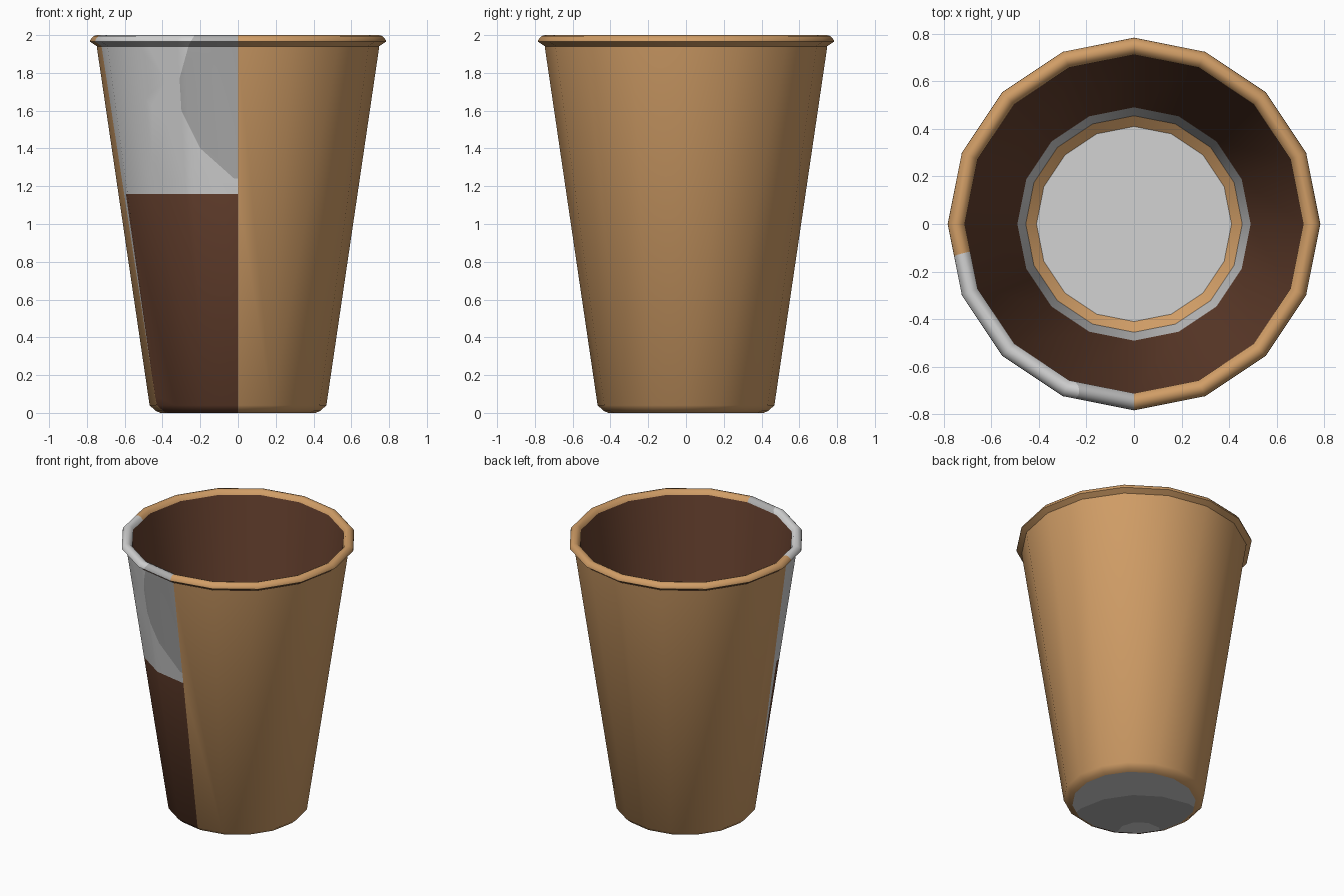
import bpy, bmesh
from math import sin, cos, pi, radians
from mathutils import Vector

if "Cube" in bpy.data.objects:
    bpy.data.objects.remove(bpy.data.objects["Cube"])

SIDES = 16


def material(name, col):
    m = bpy.data.materials.new(name)
    m.diffuse_color = (*col, 1)
    m.use_nodes = True
    m.node_tree.nodes["Principled BSDF"].inputs["Base Color"].default_value = m.diffuse_color
    return m


MATS = [material("tan_card", (0.631, 0.337, 0.133)),
        material("dark_brown", (0.136, 0.053, 0.028)),
        material("light_grey", (0.65, 0.65, 0.65)),
        material("mid_grey", (0.42, 0.42, 0.42))]
TAN, BROWN, LIGHT, MID = range(4)


def polar(r, deg, z):
    a = radians(deg)
    return Vector((r * cos(a), r * sin(a), z))


def revolve(bm, profile, mats):
    """Sweep (r, z) points around z; one material per band."""
    rings = [[bm.verts.new(polar(r, 360 * k / SIDES, z)) for k in range(SIDES)]
             for r, z in profile]
    for i, (a, b) in enumerate(zip(rings, rings[1:])):
        for k in range(SIDES):
            n = (k + 1) % SIDES
            bm.faces.new((a[k], a[n], b[n], b[k])).material_index = mats[i]


def disc(bm, r, z, mat, down=False):
    vs = [bm.verts.new(polar(r, 360 * k / SIDES, z)) for k in range(SIDES)]
    f = bm.faces.new(vs[::-1] if down else vs)
    f.material_index = mat


def cut(bm, planes, test):
    """Slice the faces that pass the test along each plane."""
    for co, no in planes:
        faces = [f for f in bm.faces if test(f.calc_center_median())]
        geom = list({e for f in faces for e in list(f.verts) + list(f.edges)}) + faces
        bmesh.ops.bisect_plane(bm, geom=geom, dist=1e-5, plane_co=co, plane_no=no)


def chain_planes(points, to3d):
    """Planes along a counter-clockwise 2D chain, facing inwards."""
    out = []
    for (ax, ay), (bx, by) in zip(points, points[1:]):
        out.append((to3d(ax, ay), to3d(-(by - ay), bx - ax).normalized()))
    return out


def inside(p, planes):
    return all((p - co).dot(no) > 0 for co, no in planes)


def slanted(p, q):
    """Near-radial plane through two wall points, facing the front."""
    mid = (p + q) / 2
    no = (q - p).cross(Vector((mid.x, mid.y, 0))).normalized()
    return (p, -no if no.y > 0 else no)


def finish(name, bm):
    me = bpy.data.meshes.new(name)
    bm.to_mesh(me)
    bm.free()
    for m in MATS:
        me.materials.append(m)
    ob = bpy.data.objects.new(name, me)
    bpy.context.collection.objects.link(ob)
    bpy.ops.object.select_all(action='DESELECT')
    ob.select_set(True)
    bpy.context.view_layer.objects.active = ob
    bpy.ops.object.shade_smooth_by_angle(angle=radians(40))
    return ob


# Outer wall with chamfered foot and rolled rim
bm = bmesh.new()
revolve(bm, [(0.41, 0.0), (0.435, 0.01), (0.468, 0.04), (0.748, 1.94)], [TAN] * 3)
revolve(bm, [(0.745, 1.94), (0.783, 1.965), (0.782, 1.975), (0.765, 1.995),
             (0.745, 2.0), (0.725, 1.992), (0.712, 1.97)], [TAN] * 6)

# Front-left coloured panel: grey above, brown below, darker rounded patch
edge = slanted(polar(0.75, 190, 1.97), polar(0.47, 203, 0.04))
brown_edge = slanted(polar(0.63, 198.5, 1.16), polar(0.55, 200, 0.6))
level = (Vector((0, 0, 1.16)), Vector((0, 0, 1)))
patch = chain_planes([(-0.2, 2.05), (-0.26, 1.95), (-0.31, 1.77), (-0.3, 1.6),
                      (-0.2, 1.4), (-0.02, 1.24), (0.05, 1.24)],
                     lambda x, z: Vector((x, 0, z)))


def quarter(p):
    return p.x < -0.001 and p.y < -0.001


cut(bm, [edge, level], quarter)
cut(bm, [brown_edge], lambda p: quarter(p) and p.z < 1.16)
cut(bm, patch, lambda p: quarter(p) and p.z > 1.16 and p.x > -0.5)
for f in bm.faces:
    c = f.calc_center_median()
    if not quarter(c) or not inside(c, [edge]):
        continue
    if c.z < 1.16:
        f.material_index = BROWN if inside(c, [brown_edge]) else LIGHT
    else:
        f.material_index = MID if inside(c, patch) else LIGHT
finish("outer_wall_and_rim", bm)

# Inner wall: brown lining, grey band and tan band near the floor
bm = bmesh.new()
revolve(bm, [(0.712, 1.97), (0.49, 0.3), (0.455, 0.05), (0.41, 0.014)],
        [BROWN, LIGHT, TAN])
finish("inner_wall", bm)

# Floor seen from above
bm = bmesh.new()
disc(bm, 0.41, 0.014, LIGHT)
finish("cup_floor", bm)

# Underside with a darker arc-shaped patch
bm = bmesh.new()
disc(bm, 0.41, 0.0, LIGHT, down=True)


def circle_planes(r, n):
    pts = [(-0.29 + r * cos(2 * pi * k / n), -0.29 + r * sin(2 * pi * k / n))
           for k in range(n + 1)]
    return chain_planes(pts, lambda x, y: Vector((x, y, 0)))


big, small = circle_planes(0.51, 16), circle_planes(0.15, 10)
cut(bm, big + small, lambda p: True)
for f in bm.faces:
    c = f.calc_center_median()
    if inside(c, big) and not inside(c, small):
        f.material_index = MID
finish("underside", bm)
